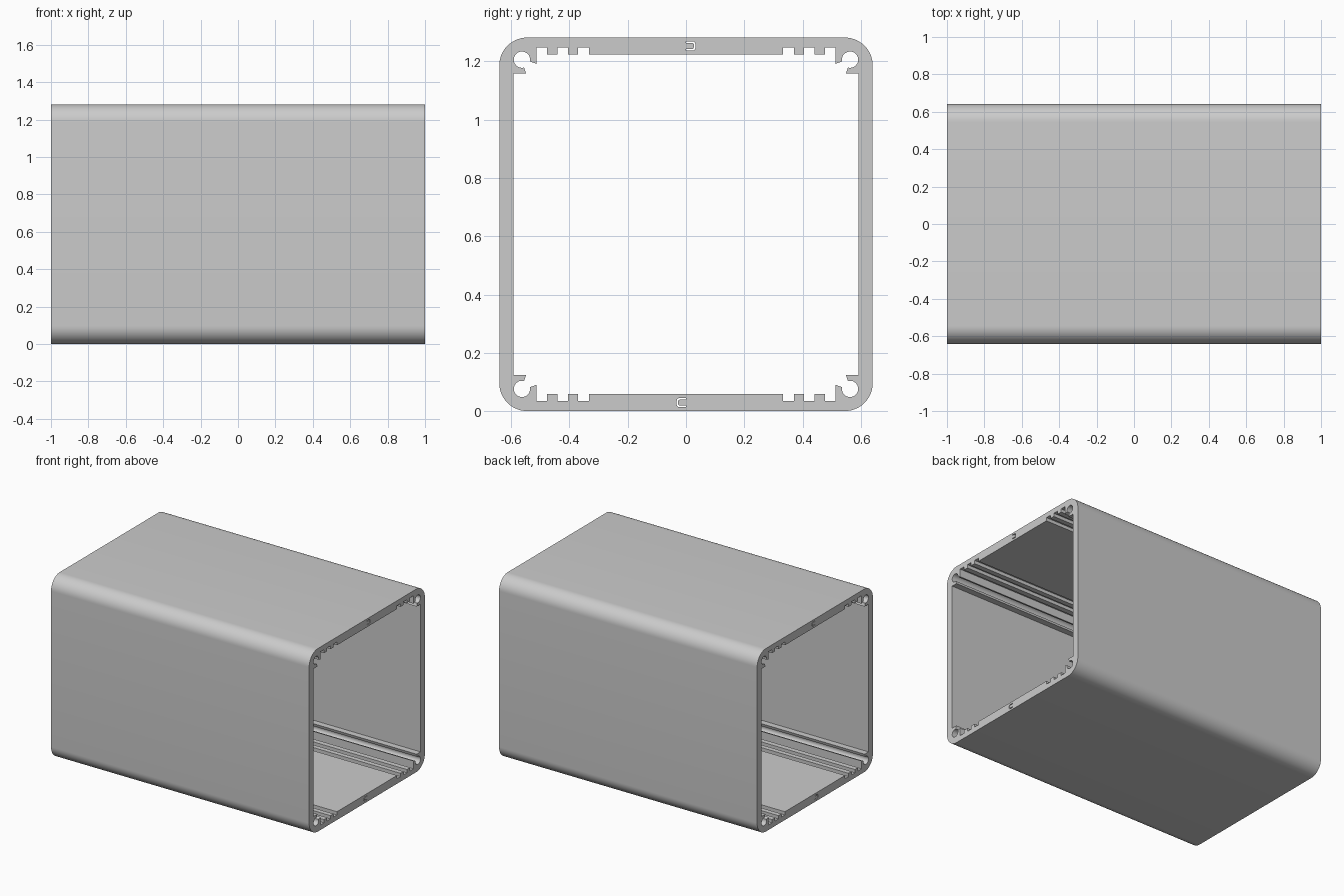
import bpy, bmesh
from math import sin, cos, radians

if "Cube" in bpy.data.objects:
    bpy.data.objects.remove(bpy.data.objects["Cube"])

HALF = 0.641       # half the outer height and width
INNER = 0.583      # inner face of the thick walls
SIDE = 0.592       # inner face of the thin walls
FLOOR = 0.606      # depth of the guide grooves
RADIUS = 0.096     # outer corner radius

metal = bpy.data.materials.new("Grey metal")
metal.use_nodes = True
grey = (0.6, 0.6, 0.6, 1)
metal.diffuse_color = grey
metal.node_tree.nodes["Principled BSDF"].inputs["Base Color"].default_value = grey


def arc(cx, cy, r, start, end, steps):
    angles = [radians(start + (end - start) * i / steps) for i in range(steps + 1)]
    return [(cx + r * cos(a), cy + r * sin(a)) for a in angles]


def flip(points):
    """Mirror a run of points top to bottom, keeping the loop direction."""
    return [(y, -w) for y, w in reversed(points)]


def joint(side, depth, half, r):
    """Rounded tongue or groove in the middle of a thick wall."""
    mid = (HALF + INNER) / 2
    end = arc(depth - r, half - r, r, 90, 0, 4) + arc(depth - r, r - half, r, 0, -90, 4)
    points = [(0, half)] + end + [(0, -half)]
    return [(side * y, mid + w) for y, w in points]


def screw_and_guides():
    """Screw channel with its hook, then the guide grooves towards the seam."""
    points = [(SIDE, 0.517), (0.549, 0.517)]
    points += arc(0.563, 0.565, 0.028, -105, 192, 24)
    points += [(0.514, 0.551)]
    for outer, inner in ((0.514, 0.477), (0.441, 0.405), (0.371, 0.333)):
        if outer < 0.5:
            points.append((outer, INNER))
        points += [(outer, FLOOR), (inner, FLOOR), (inner, INNER)]
    return points


def half_profile():
    centre = HALF - RADIUS
    corner = arc(centre, centre, RADIUS, 90, 0, 14)
    guides = screw_and_guides()
    tongue = [(y, -w) for y, w in reversed(joint(-1, 0.027, 0.010, 0.006))]
    groove = joint(1, 0.032, 0.0155, 0.009)
    outside = [(0, HALF)] + corner + flip(corner) + [(0, -HALF)]
    inside = [(0, -INNER)] + flip(guides) + guides + [(0, INNER)]
    # tongue runs from the outside face inwards, groove from inside outwards
    return outside + tongue[::1] + inside + groove[::-1]


def extrude_half(name, turn):
    bm = bmesh.new()
    verts = [bm.verts.new((-1, turn * y, HALF + turn * w)) for y, w in half_profile()]
    face = bm.faces.new(verts)
    result = bmesh.ops.extrude_face_region(bm, geom=[face])
    moved = [v for v in result["geom"] if isinstance(v, bmesh.types.BMVert)]
    bmesh.ops.translate(bm, verts=moved, vec=(2, 0, 0))
    bmesh.ops.recalc_face_normals(bm, faces=bm.faces)
    mesh = bpy.data.meshes.new(name)
    bm.to_mesh(mesh)
    bm.free()
    mesh.materials.append(metal)
    obj = bpy.data.objects.new(name, mesh)
    bpy.context.collection.objects.link(obj)
    bpy.ops.object.select_all(action="DESELECT")
    obj.select_set(True)
    bpy.context.view_layer.objects.active = obj
    bpy.ops.object.shade_smooth_by_angle(angle=radians(30))


# Two identical half shells, one turned half way round the long axis
extrude_half("back_half_shell", 1)
extrude_half("front_half_shell", -1)
